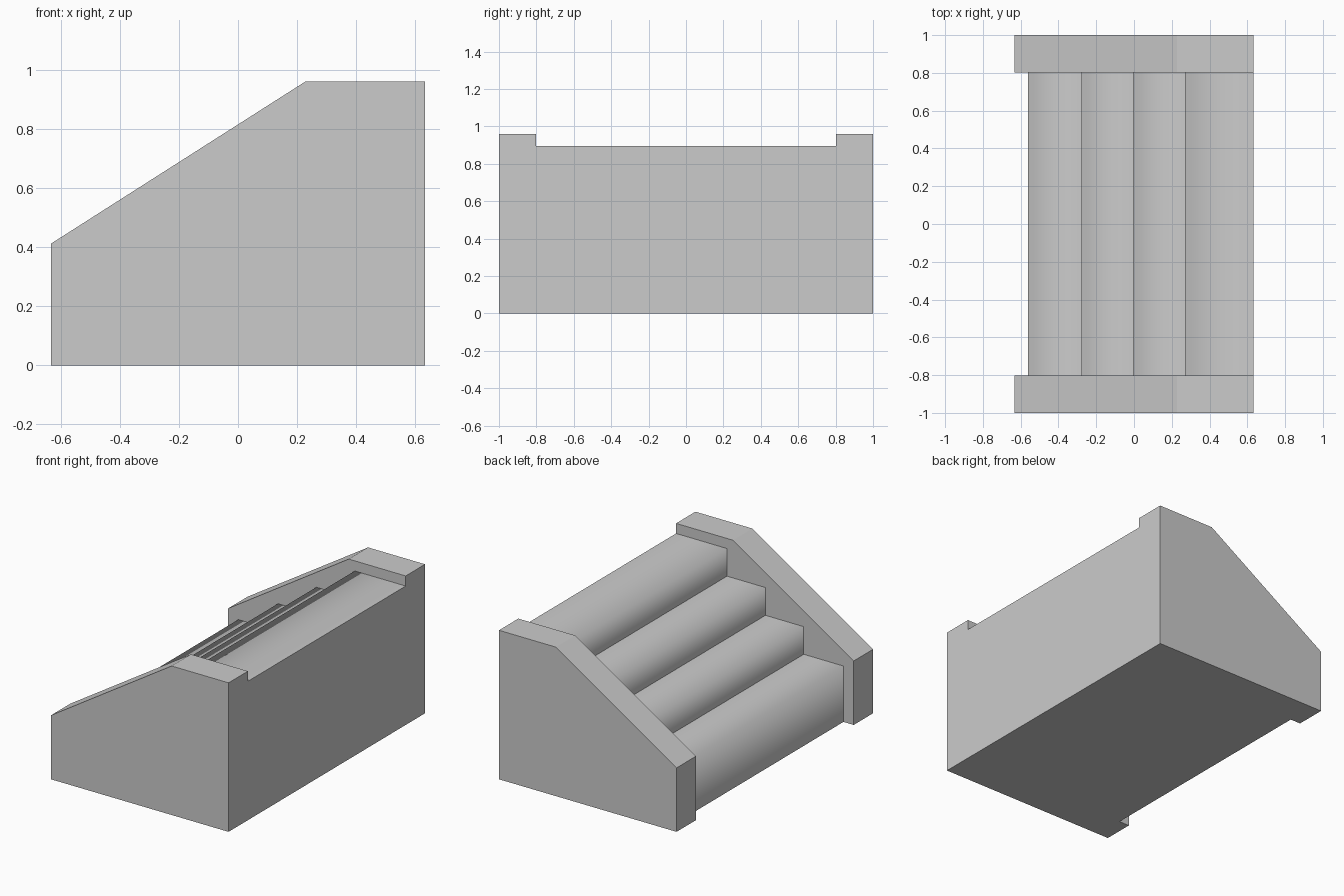
import bpy
import bmesh

cube = bpy.data.objects.get("Cube")
if cube:
    bpy.data.objects.remove(cube, do_unlink=True)

# Single plain stone colour
stone = bpy.data.materials.new("grey_stone")
stone.use_nodes = True
colour = (0.6, 0.6, 0.6, 1)
stone.diffuse_color = colour
stone.node_tree.nodes["Principled BSDF"].inputs["Base Color"].default_value = colour


def extrude_profile(name, profile, y0, y1, soft=()):
    """Extrude an (x, z) outline along y; edges above the soft points stay smooth."""
    bm = bmesh.new()
    base = bm.faces.new([bm.verts.new((x, y0, z)) for x, z in profile])
    grown = bmesh.ops.extrude_face_region(bm, geom=[base])["geom"]
    moved = [g for g in grown if isinstance(g, bmesh.types.BMVert)]
    bmesh.ops.translate(bm, verts=moved, vec=(0, y1 - y0, 0))
    bmesh.ops.recalc_face_normals(bm, faces=bm.faces)
    for edge in bm.edges:
        a, b = (v.co for v in edge.verts)
        along = abs(a.y - b.y) > 0.1
        nose = any(abs(a.x - x) + abs(a.z - z) < 0.001 for x, z in soft)
        edge.smooth = along and nose
    for face in bm.faces:
        face.smooth = True
    mesh = bpy.data.meshes.new(name)
    bm.to_mesh(mesh)
    bm.free()
    mesh.materials.append(stone)
    obj = bpy.data.objects.new(name, mesh)
    bpy.context.collection.objects.link(obj)
    return obj


BACK = 0.633
INNER = 0.803

# Sloping side walls at both ends
wall = [(-BACK, 0), (BACK, 0), (BACK, 0.96), (0.227, 0.96), (-BACK, 0.412)]
extrude_profile("front_side_wall", wall, -1, -INNER)
extrude_profile("rear_side_wall", wall, INNER, 1)

# Four steps with softly shaded nosings
risers = [-0.56, -0.277, -0.004, 0.27]
heights = [0.36, 0.538, 0.717, 0.895]
steps = [(BACK, 0), (risers[0], 0)]
noses = list(zip(risers, heights))
for i, (x, z) in enumerate(noses):
    steps.append((x, z))
    steps.append((risers[i + 1] if i < 3 else BACK, z))
extrude_profile("steps", steps, -INNER, INNER, noses)
